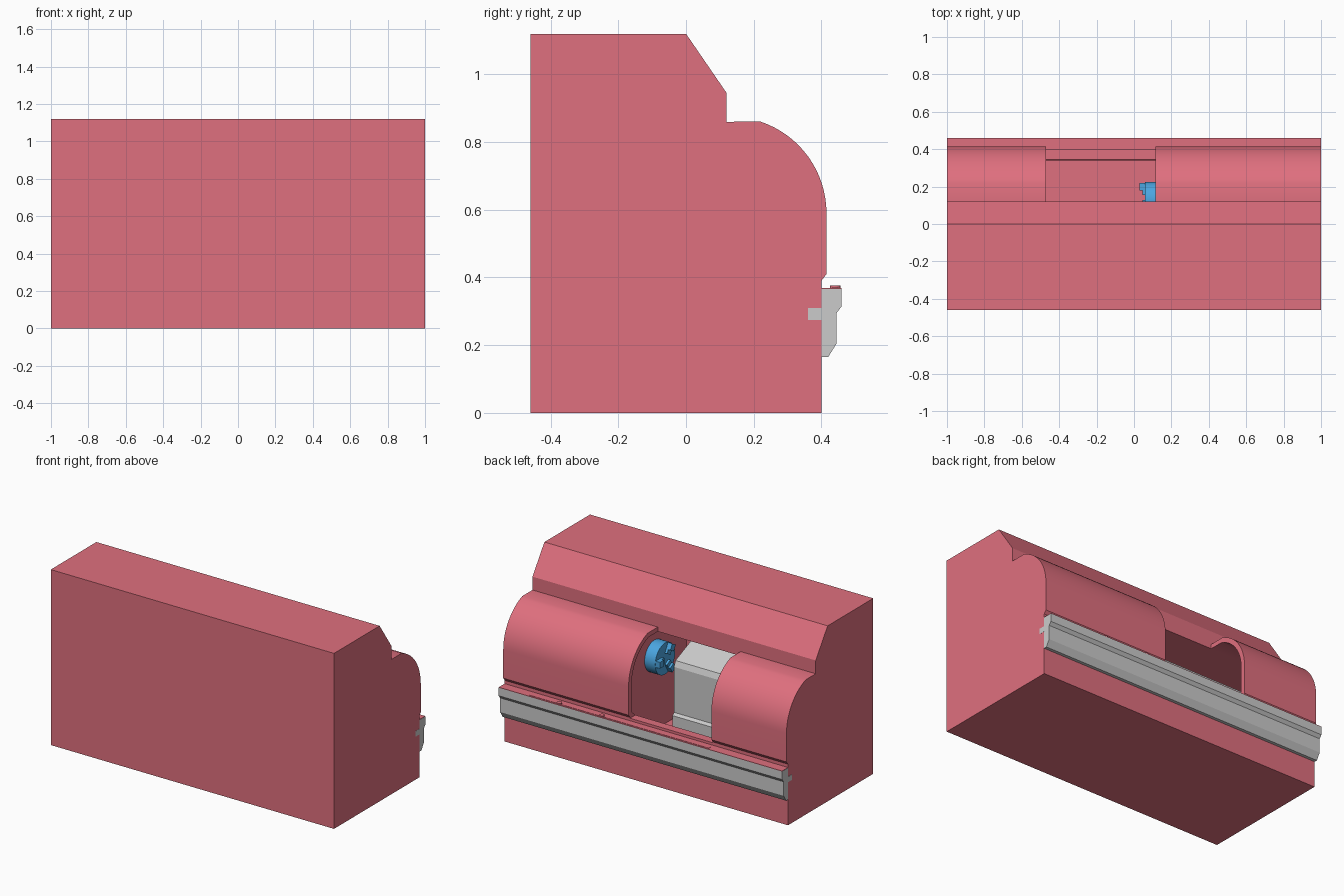
import bpy, bmesh, math
from mathutils import Matrix

if "Cube" in bpy.data.objects:
    bpy.data.objects.remove(bpy.data.objects["Cube"])


def material(name, color):
    m = bpy.data.materials.new(name)
    m.diffuse_color = (*color, 1)
    m.use_nodes = True
    m.node_tree.nodes["Principled BSDF"].inputs["Base Color"].default_value = m.diffuse_color
    return m


RED = material("red_paint", (0.74, 0.16, 0.21))
BLUE = material("blue_metal", (0.07, 0.38, 0.75))


def make_object(name, bm, mat=None):
    bmesh.ops.recalc_face_normals(bm, faces=bm.faces)
    mesh = bpy.data.meshes.new(name)
    bm.to_mesh(mesh)
    bm.free()
    ob = bpy.data.objects.new(name, mesh)
    bpy.context.collection.objects.link(ob)
    if mat:
        mesh.materials.append(mat)
    return ob


def extrude_profile(name, points, x0, x1, mat=None):
    """Extrude a (y, z) outline along x."""
    bm = bmesh.new()
    face = bm.faces.new([bm.verts.new((x0, y, z)) for y, z in points])
    new = bmesh.ops.extrude_face_region(bm, geom=[face])["geom"]
    bmesh.ops.translate(bm, vec=(x1 - x0, 0, 0),
                        verts=[v for v in new if isinstance(v, bmesh.types.BMVert)])
    return make_object(name, bm, mat)


def box(name, lo, hi, mat=None):
    return extrude_profile(name, [(lo[1], lo[2]), (hi[1], lo[2]), (hi[1], hi[2]), (lo[1], hi[2])],
                           lo[0], hi[0], mat)


def cylinder(name, center, radius, depth, axis, mat, sides=32):
    bm = bmesh.new()
    turn = Matrix.Rotation(math.pi / 2, 4, 'Y') if axis == 'X' else Matrix()
    bmesh.ops.create_cone(bm, cap_ends=True, segments=sides, radius1=radius, radius2=radius,
                          depth=depth, matrix=Matrix.Translation(center) @ turn)
    return make_object(name, bm, mat)


def smooth(ob):
    bpy.ops.object.select_all(action='DESELECT')
    ob.select_set(True)
    bpy.context.view_layer.objects.active = ob
    bpy.ops.object.shade_smooth_by_angle(angle=math.radians(25))


def cut(ob, cutter):
    mod = ob.modifiers.new("cut", 'BOOLEAN')
    mod.operation, mod.solver, mod.object = 'DIFFERENCE', 'EXACT', cutter
    bpy.context.view_layer.objects.active = ob
    bpy.ops.object.modifier_apply(modifier=mod.name)
    bpy.data.objects.remove(cutter)


def arc(radius, start, end, steps=16):
    cy, cz = 0.13, 0.59
    angles = [math.radians(start + (end - start) * i / steps) for i in range(steps + 1)]
    return [(cy + radius * math.cos(a), cz + radius * math.sin(a)) for a in angles]


# Housing with sloped top and rounded hood
housing = extrude_profile("machine_housing", [
    (-0.46, 0), (0.40, 0), (0.40, 0.39), (0.415, 0.41)]
    + arc(0.285, 0, 71.5) + [(0.12, 0.86), (0.12, 0.945), (0, 1.12), (-0.46, 1.12)],
    -1, 1, RED)

# Work chamber behind the hood, then the gap between the two hood halves
cut(housing, extrude_profile("chamber_cutter", [
    (-0.2, 0.2), (0.34, 0.2), (0.34, 0.38), (0.385, 0.42)]
    + arc(0.255, 0, 71) + [(0.12, 0.832), (-0.2, 0.832)], -0.96, 0.135))
cut(housing, box("opening_cutter", (-0.47, 0.12, 0.385), (0.115, 0.6, 0.9)))
smooth(housing)

# Carriage inside the chamber
extrude_profile("carriage", [
    (-0.2, 0.2), (0.115, 0.2), (0.115, 0.32), (0.10, 0.335), (0.10, 0.625),
    (0.085, 0.66), (-0.07, 0.725), (-0.2, 0.725)], -0.9, 0.015)

# Door rail along the back edge, with its mounting tongue
extrude_profile("door_rail", [
    (0.40, 0.165), (0.42, 0.165), (0.445, 0.205), (0.445, 0.295), (0.46, 0.315),
    (0.46, 0.366), (0.40, 0.366), (0.40, 0.31), (0.36, 0.31), (0.36, 0.275), (0.40, 0.275)],
    -1.001, 1.001)
box("rail_top_strip", (-1, 0.40, 0.366), (1, 0.46, 0.369), RED)
box("door_guide", (-0.475, 0.432, 0.369), (0.79, 0.45, 0.371), RED)
for i, x in enumerate((0.285, 0.585)):
    cylinder(f"guide_stop_{i + 1}", (x, 0.441, 0.371), 0.016, 0.012, 'Z', RED, 16)

# Chuck: stepped disc with three jaws
CY, CZ = 0.125, 0.675
smooth(cylinder("chuck_body", (0.10, CY, CZ), 0.10, 0.08, 'X', BLUE))
smooth(cylinder("chuck_flange", (0.125, CY, CZ), 0.085, 0.04, 'X', BLUE))
for i in range(3):
    jaw = extrude_profile(f"chuck_jaw_{i + 1}", [
        (-0.02, 0.03), (0.02, 0.03), (0.02, 0.095), (-0.02, 0.095)], 0.045, 0.07, BLUE)
    step = extrude_profile(f"jaw_step_{i + 1}", [
        (-0.02, 0.055), (0.02, 0.055), (0.02, 0.095), (-0.02, 0.095)], 0.03, 0.046, BLUE)
    for part in (jaw, step):
        part.location = (0, CY, CZ)
        part.rotation_euler.x = math.radians(-90 + 120 * i)
